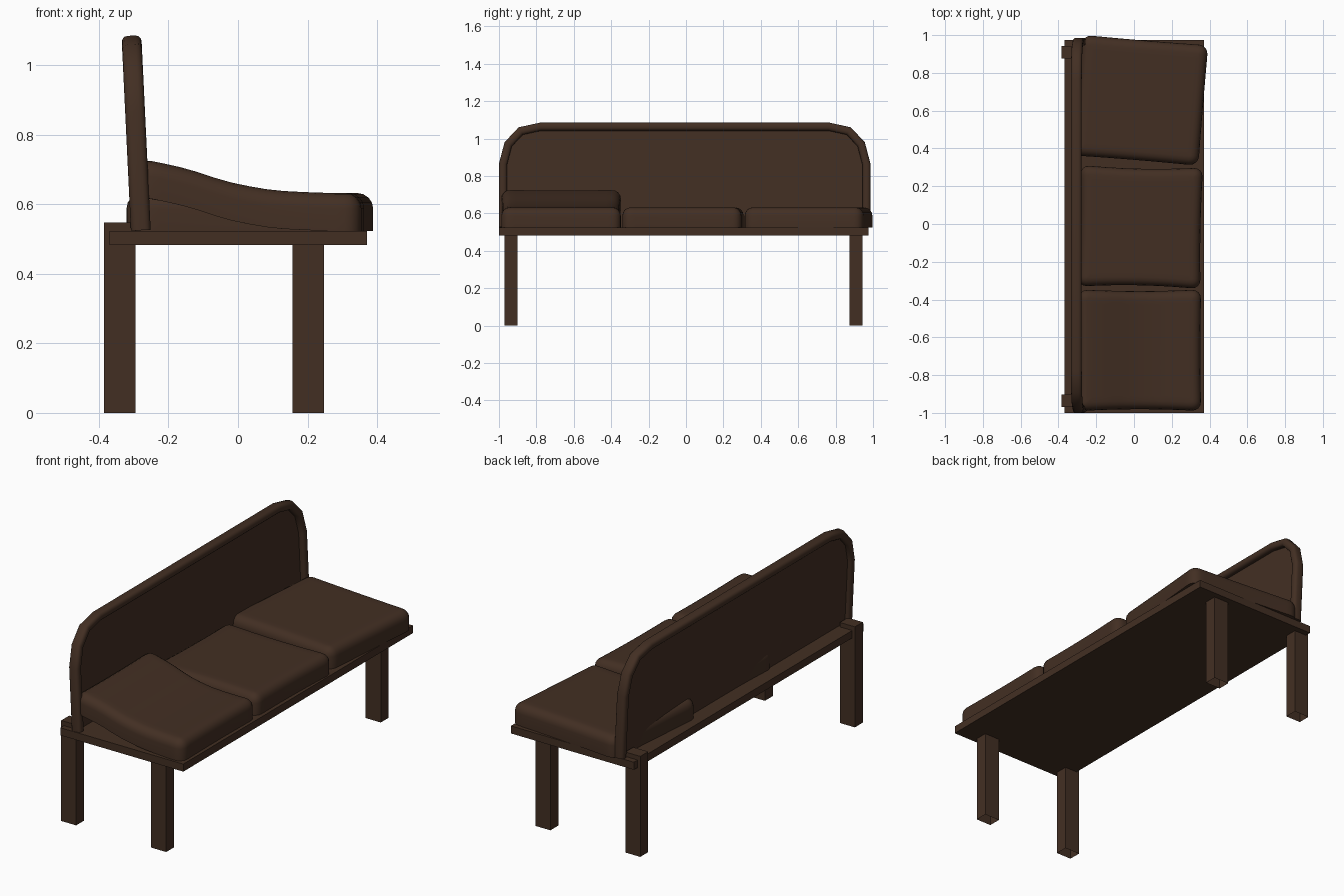
import bpy, bmesh, math
from mathutils import Vector

if "Cube" in bpy.data.objects:
    bpy.data.objects.remove(bpy.data.objects["Cube"])

wood = bpy.data.materials.new("dark_brown")
wood.diffuse_color = (0.055, 0.028, 0.0165, 1)
wood.use_nodes = True
wood.node_tree.nodes["Principled BSDF"].inputs["Base Color"].default_value = wood.diffuse_color


def finish(name, bm, loc=(0, 0, 0), rot=(0, 0, 0), smooth=False):
    me = bpy.data.meshes.new(name)
    bm.to_mesh(me)
    bm.free()
    ob = bpy.data.objects.new(name, me)
    bpy.context.collection.objects.link(ob)
    ob.location, ob.rotation_euler = loc, rot
    me.materials.append(wood)
    if smooth:
        bpy.ops.object.select_all(action='DESELECT')
        ob.select_set(True)
        bpy.context.view_layer.objects.active = ob
        bpy.ops.object.shade_smooth_by_angle(angle=math.radians(35))
    return ob


def block(bm, size, center=(0, 0, 0)):
    for v in bmesh.ops.create_cube(bm, size=1)["verts"]:
        v.co = Vector([v.co[i] * size[i] + center[i] for i in range(3)])


def box(name, x, y, z, open_bottom=False):
    bm = bmesh.new()
    lo, hi = Vector((x[0], y[0], z[0])), Vector((x[1], y[1], z[1]))
    block(bm, hi - lo, (lo + hi) / 2)
    if open_bottom:
        bm.normal_update()
        bmesh.ops.delete(bm, geom=[f for f in bm.faces if f.normal.z < -0.5], context='FACES')
    return finish(name, bm)


# seat board and hollow legs
box("seat_board", (-0.369, 0.371), (-1.0, 0.975), (0.482, 0.523))
for side, y in (("near", (-0.97, -0.902)), ("far", (0.875, 0.943))):
    box(f"back_leg_{side}", (-0.385, -0.295), y, (0, 0.547), True)
    box(f"front_leg_{side}", (0.156, 0.247), y, (0, 0.484), True)

# height of the raised cushion's underside along x
BEND = [(-0.40, 0.115), (-0.25, 0.093), (-0.14, 0.069), (-0.03, 0.031), (0.1, 0.007), (0.25, 0.0), (0.5, 0.0)]


def bend(x):
    for (x0, z0), (x1, z1) in zip(BEND, BEND[1:]):
        if x <= x1:
            return z0 + (z1 - z0) * (x - x0) / (x1 - x0)
    return 0


# loose cushions: rounded box with pinched sides, optionally bent up at the back
def cushion(name, loc, turn, bent=False, pinch=0.01, sx=0.65, sy=0.645, h=0.109):
    bm = bmesh.new()
    block(bm, (sx, sy, h), (0, 0, h / 2))
    corners = [e for e in bm.edges if abs(e.verts[0].co.z - e.verts[1].co.z) > 0.01]
    bmesh.ops.bevel(bm, geom=corners, offset=0.05, segments=4, profile=0.5, affect='EDGES')
    rim = [e for e in bm.edges if all(v.co.z > h - 0.001 for v in e.verts)]
    bmesh.ops.bevel(bm, geom=rim, offset=0.045, segments=4, profile=0.5, affect='EDGES')
    for axis, half in ((Vector((1, 0, 0)), sx / 2), (Vector((0, 1, 0)), sy / 2)):
        for i in range(-5, 6):
            bmesh.ops.bisect_plane(bm, geom=bm.verts[:] + bm.edges[:] + bm.faces[:],
                                   plane_co=axis * half * i / 6.5, plane_no=axis)
    for v in bm.verts:
        u, w = 2 * v.co.x / sx, 2 * v.co.y / sy
        v.co.x -= 0.5 * pinch * u * (1 - w * w)
        v.co.y -= pinch * w * (1 - u * u)
        if bent:  # average a little so the bend stays soft
            x = v.co.x + loc[0]
            v.co.z += sum(bend(x + d) for d in (-0.04, -0.02, 0, 0.02, 0.04)) / 5
    bmesh.ops.recalc_face_normals(bm, faces=bm.faces[:])
    return finish(name, bm, loc, (0, 0, turn), True)


cushion("raised_cushion", (0.031, -0.668, 0.523), 0, bent=True)
cushion("middle_cushion", (0.034, -0.016, 0.523), math.radians(-1.2), pinch=0.014)
cushion("turned_cushion", (0.034, 0.655, 0.523), math.radians(-4.7), pinch=0.003, sx=0.668, sy=0.64)

# backrest outline in (y, height)
half = [(0.993, 0.0), (0.993, 0.341), (0.963, 0.455), (0.888, 0.535), (0.773, 0.56)]
outline = [Vector((-y, z)) for y, z in half] + [Vector((y, z)) for y, z in reversed(half)]


def inset(d):
    pts, n = [], len(outline)
    for i, p in enumerate(outline):
        dirs = []
        if i > 0:
            dirs.append((p - outline[i - 1]).normalized())
        if i < n - 1:
            dirs.append((outline[i + 1] - p).normalized())
        norms = [Vector((t.y, -t.x)) for t in dirs]
        m = sum(norms, Vector((0, 0))).normalized()
        pts.append(p + m * d / m.dot(norms[0]))
    return pts


back_loc, back_rot = (-0.2795, -0.007, 0.525), (0, -0.048, 0)

# rounded rim swept round the outline
bm = bmesh.new()
W, D, R = 0.043, 0.0285, 0.017
rows = []
for cx, cd, a0 in ((W - R, D - R, 0), (R, D - R, 90), (R, R - D, 180), (W - R, R - D, 270)):
    for k in range(4):
        a = math.radians(a0 + 30 * k)
        rows.append([bm.verts.new((cd + R * math.sin(a), p.x, p.y))
                     for p in inset(cx + R * math.cos(a))])
for r0, r1 in zip(rows, rows[1:] + rows[:1]):
    for i in range(len(outline) - 1):
        bm.faces.new((r0[i], r0[i + 1], r1[i + 1], r1[i]))
for end in (0, -1):
    bm.faces.new([r[end] for r in rows])
bmesh.ops.recalc_face_normals(bm, faces=bm.faces[:])
finish("backrest_rim", bm, back_loc, back_rot, True)

# thin flat panel inside the rim
bm = bmesh.new()
f, b = [[bm.verts.new((x, p.x, p.y)) for p in inset(0.03)] for x in (0.0, -0.007)]
bm.faces.new(f)
bm.faces.new(b)
for i in range(len(f)):
    j = (i + 1) % len(f)
    bm.faces.new((f[i], f[j], b[j], b[i]))
bmesh.ops.recalc_face_normals(bm, faces=bm.faces[:])
finish("backrest_panel", bm, back_loc, back_rot)
